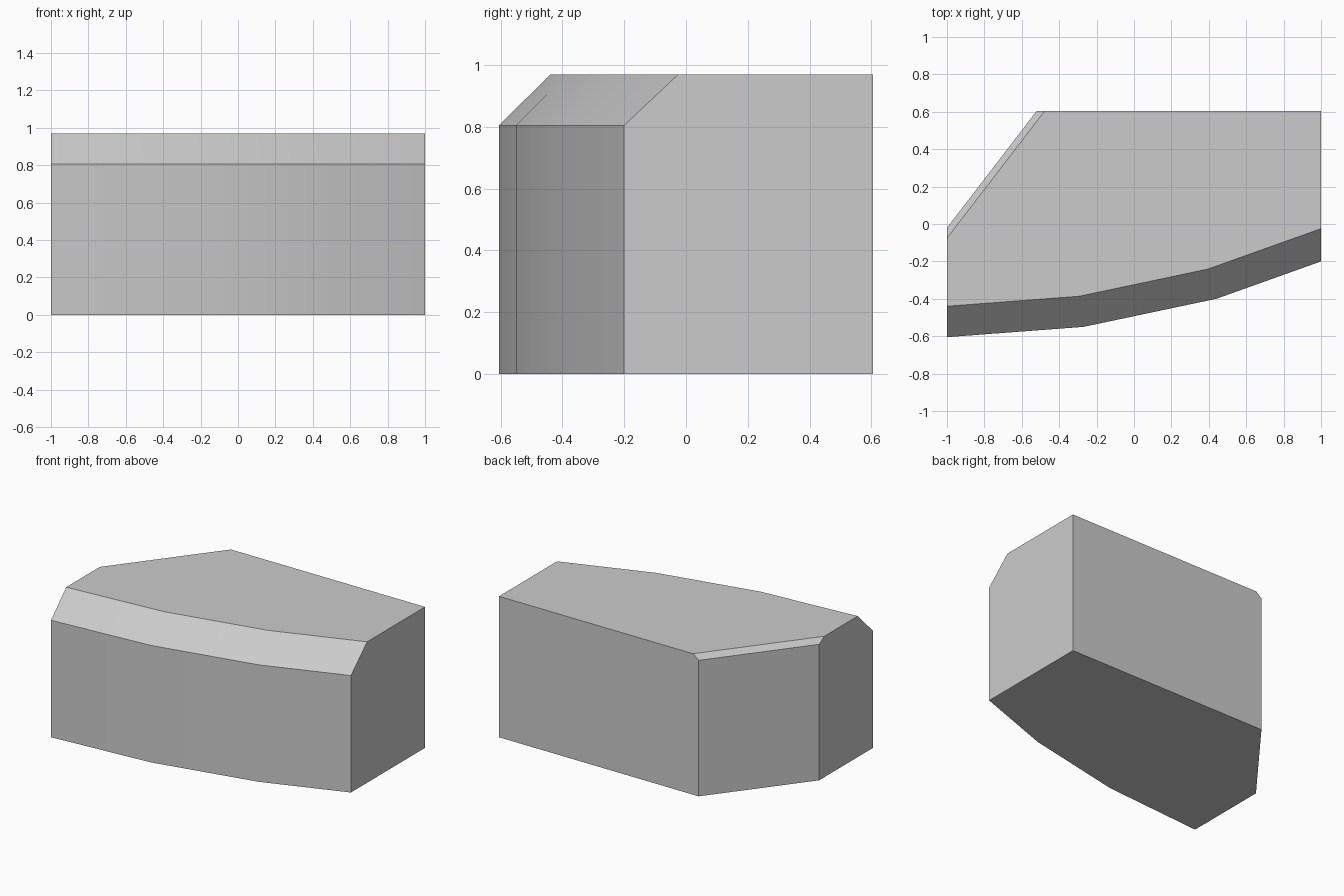
import bpy
import bmesh
import math
from mathutils import Vector

cube = bpy.data.objects.get("Cube")
if cube:
    bpy.data.objects.remove(cube, do_unlink=True)

HEIGHT = 0.97

# Plan outline, counter-clockwise from the front right corner
outline = [(-1, -0.605), (-0.27, -0.55), (0.44, -0.4), (1, -0.2),
           (1, 0.605), (-0.52, 0.605), (-1, -0.02)]

# Chamfer size of the top edge that starts at each outline point
front_chamfer, corner_chamfer = 0.165, 0.034
chamfers = {0: front_chamfer, 1: front_chamfer, 2: front_chamfer, 5: corner_chamfer}


def make_material(name, color):
    mat = bpy.data.materials.new(name)
    mat.use_nodes = True
    mat.diffuse_color = color
    mat.node_tree.nodes["Principled BSDF"].inputs["Base Color"].default_value = color
    return mat


def chamfer_top_edge(bm, start, end, size):
    """Slice a 45 degree chamfer off a top edge and cap the cut."""
    along = (end - start).normalized()
    outward = Vector((along.y, -along.x, 0))
    cut = bmesh.ops.bisect_plane(
        bm, geom=bm.verts[:] + bm.edges[:] + bm.faces[:], dist=0.0001,
        plane_co=start + Vector((0, 0, HEIGHT - size)),
        plane_no=outward + Vector((0, 0, 1)), clear_outer=True)
    edges = [e for e in cut["geom_cut"] if isinstance(e, bmesh.types.BMEdge)]
    bmesh.ops.contextual_create(bm, geom=edges)


# Prism body extruded from the plan
bm = bmesh.new()
base = bm.faces.new([bm.verts.new((x, y, 0)) for x, y in outline])
raised = bmesh.ops.extrude_face_region(bm, geom=[base], use_keep_orig=True)
top_verts = [v for v in raised["geom"] if isinstance(v, bmesh.types.BMVert)]
bmesh.ops.translate(bm, verts=top_verts, vec=(0, 0, HEIGHT))

# Sloped front edge and the small slope on the cut-off back corner
for i, size in chamfers.items():
    start = Vector((*outline[i], 0))
    end = Vector((*outline[(i + 1) % len(outline)], 0))
    chamfer_top_edge(bm, start, end, size)

bmesh.ops.remove_doubles(bm, verts=bm.verts, dist=0.0005)
bmesh.ops.recalc_face_normals(bm, faces=bm.faces)

mesh = bpy.data.meshes.new("chamfered_block")
bm.to_mesh(mesh)
bm.free()
mesh.materials.append(make_material("light_grey", (0.6, 0.6, 0.6, 1)))

block = bpy.data.objects.new("chamfered_block", mesh)
bpy.context.collection.objects.link(block)

# Soft shading along the curved front, crisp edges elsewhere
bpy.ops.object.select_all(action="DESELECT")
block.select_set(True)
bpy.context.view_layer.objects.active = block
bpy.ops.object.shade_smooth_by_angle(angle=math.radians(30))
